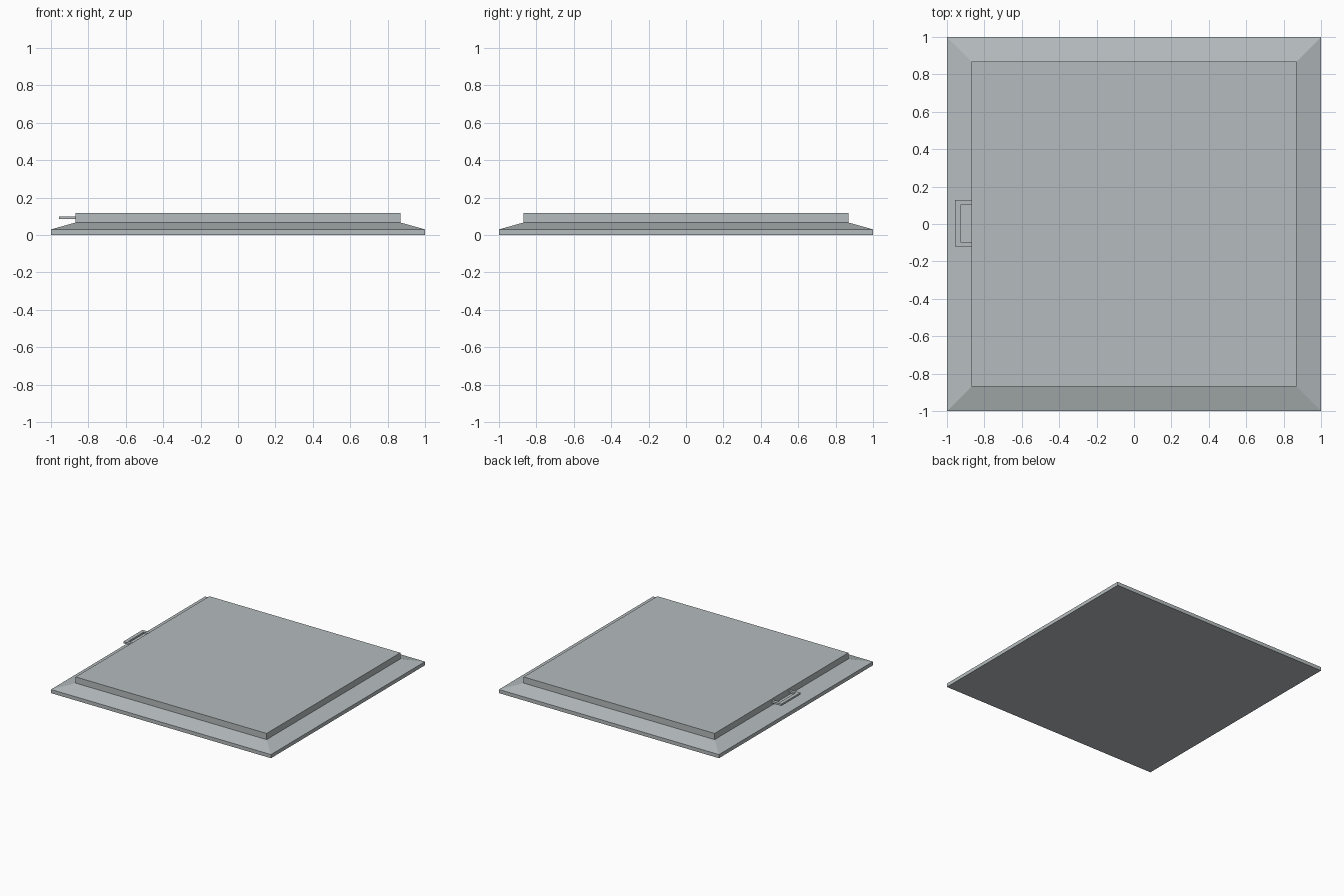
import bpy, bmesh

if "Cube" in bpy.data.objects:
    bpy.data.objects.remove(bpy.data.objects["Cube"])

# Blue-grey metal
metal = bpy.data.materials.new("grey_metal")
metal.diffuse_color = (0.46, 0.50, 0.51, 1)
metal.use_nodes = True
metal.node_tree.nodes["Principled BSDF"].inputs["Base Color"].default_value = metal.diffuse_color


def finish(name, bm):
    bmesh.ops.recalc_face_normals(bm, faces=bm.faces)
    mesh = bpy.data.meshes.new(name)
    bm.to_mesh(mesh)
    bm.free()
    mesh.materials.append(metal)
    obj = bpy.data.objects.new(name, mesh)
    bpy.context.collection.objects.link(obj)
    return obj


def stacked_squares(name, levels):
    """Closed solid through square rings given as (half width, z)."""
    bm = bmesh.new()
    rings = [[bm.verts.new((sx * h, sy * h, z))
              for sx, sy in ((-1, -1), (1, -1), (1, 1), (-1, 1))]
             for h, z in levels]
    for low, high in zip(rings, rings[1:]):
        for i in range(4):
            j = (i + 1) % 4
            bm.faces.new((low[i], low[j], high[j], high[i]))
    bm.faces.new(rings[0][::-1])
    bm.faces.new(rings[-1])
    return finish(name, bm)


def extruded_outline(name, outline, z0, z1):
    bm = bmesh.new()
    face = bm.faces.new([bm.verts.new((x, y, z0)) for x, y in outline])
    new = bmesh.ops.extrude_face_region(bm, geom=[face], use_keep_orig=True)["geom"]
    bmesh.ops.translate(bm, vec=(0, 0, z1 - z0),
                        verts=[g for g in new if isinstance(g, bmesh.types.BMVert)])
    return finish(name, bm)


# Sloped frame around the hatch
stacked_squares("frame", [(1, 0), (1, 0.03), (0.868, 0.067)])

# Raised hatch panel
stacked_squares("hatch_panel", [(0.868, 0.067), (0.868, 0.118)])

# U-shaped pull handle on the left edge
extruded_outline("handle",
                 [(-0.868, -0.12), (-0.957, -0.12), (-0.957, 0.128), (-0.868, 0.128),
                  (-0.868, 0.101), (-0.928, 0.101), (-0.928, -0.096), (-0.868, -0.096)],
                 0.085, 0.1)
